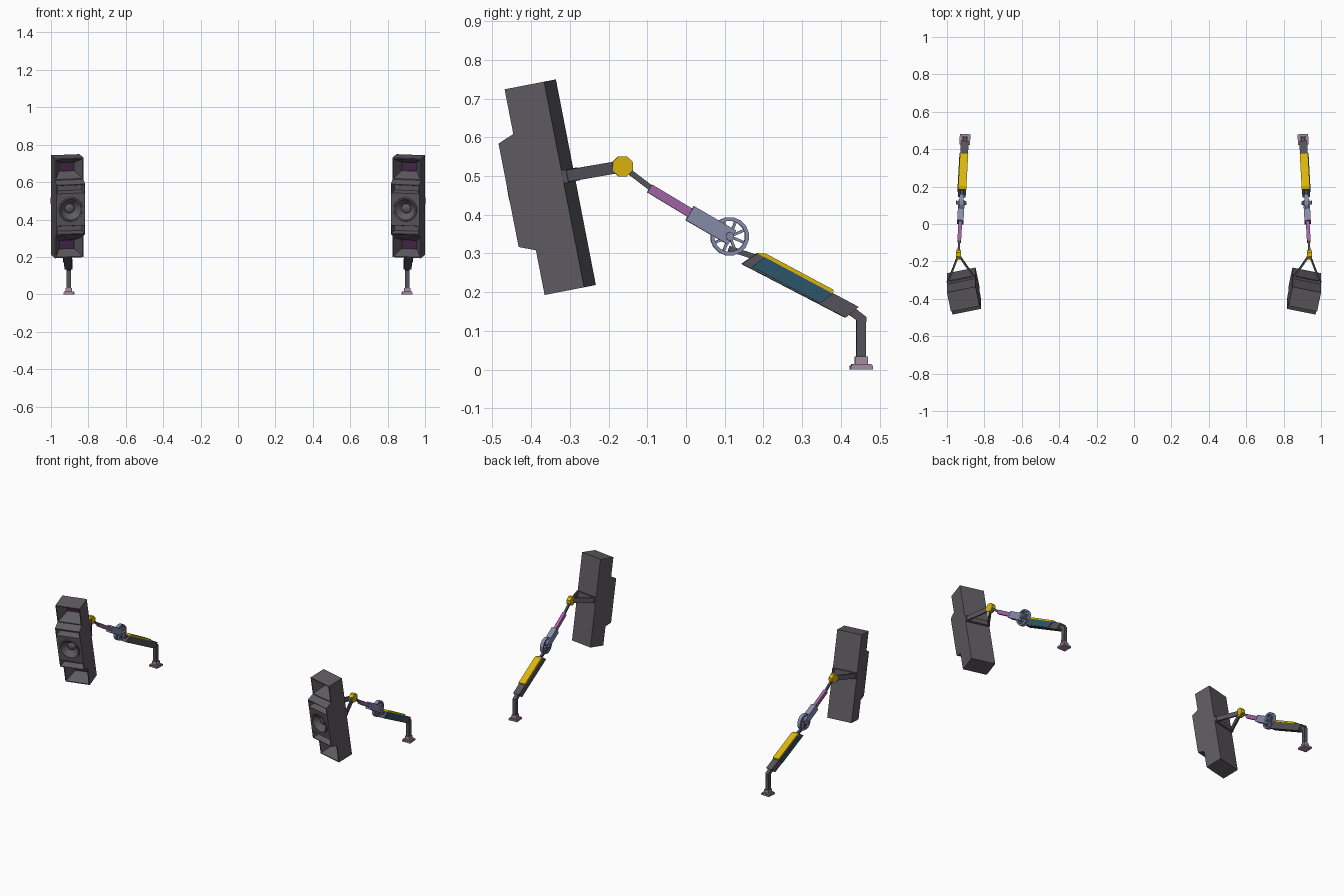
import bpy, bmesh, math
from mathutils import Matrix, Vector

if "Cube" in bpy.data.objects:
    bpy.data.objects.remove(bpy.data.objects["Cube"])

def lin(c):
    return c / 12.92 if c <= 0.04045 else ((c + 0.055) / 1.055) ** 2.4

def material(name, hexa):
    m = bpy.data.materials.new(name)
    m.diffuse_color = [lin(int(hexa[i:i + 2], 16) / 255) for i in (0, 2, 4)] + [1]
    m.use_nodes = True
    m.node_tree.nodes["Principled BSDF"].inputs["Base Color"].default_value = m.diffuse_color
    return m

CHARCOAL = material("charcoal", "5f5b61")
DARK = material("dark_grey", "55535a")
PLUM = material("dark_plum", "46284c")
GOLD = material("gold", "dcb40c")
TEAL = material("teal", "2d566a")
BLUE = material("blue_grey", "868cab")
PURPLE = material("purple", "a064a4")
MAUVE = material("mauve", "a48ca0")

# Right-hand frames: arm swings slightly outward, speaker toes in and tilts down
BASE_Y = 0.4525
ARM = Matrix.Translation((0.904, BASE_Y, 0)) @ Matrix.Rotation(math.radians(3.2), 4, 'Z')
TILT = Matrix.Rotation(math.radians(11), 4, 'X')
SPK = Matrix.Translation((0.9236, -0.2996, 0.481)) @ TILT @ Matrix.Rotation(math.radians(-11.5), 4, 'Z')

def finish(name, bm, *mats, frame=Matrix()):
    """Bake the frame and mirror the part to the left side."""
    bmesh.ops.recalc_face_normals(bm, faces=bm.faces)
    bm.transform(frame)
    me = bpy.data.meshes.new(name)
    bm.to_mesh(me)
    bm.free()
    for m in mats:
        me.materials.append(m)
    ob = bpy.data.objects.new(name, me)
    bpy.context.collection.objects.link(ob)
    mod = ob.modifiers.new("mirror", 'MIRROR')
    mod.use_mirror_merge = False
    return ob

def prism(bm, pts, x0, x1):
    """Extrude a (y, z) profile from x0 to x1."""
    a = [bm.verts.new((x0, y, z)) for y, z in pts]
    b = [bm.verts.new((x1, y, z)) for y, z in pts]
    n = len(pts)
    bm.faces.new(a)
    bm.faces.new(b[::-1])
    for i in range(n):
        j = (i + 1) % n
        bm.faces.new((a[i], b[i], b[j], a[j]))

def bar(bm, p, q, w, h, up=(0, 0, 1)):
    """Box from p to q; h is measured along up, w across."""
    p, q = Vector(p), Vector(q)
    d = (q - p).normalized()
    s = Vector(up).cross(d).normalized()
    u = d.cross(s)
    m = Matrix((d, s, u)).transposed().to_4x4()
    m.translation = (p + q) / 2
    bmesh.ops.create_cube(bm, size=1, matrix=m @ Matrix.Diagonal(((q - p).length, w, h, 1)))

def disc(bm, c, r, depth, n):
    """Cylinder with its axis along x."""
    m = Matrix.Translation(c) @ Matrix.Rotation(math.pi / 2, 4, 'Y') @ Matrix.Rotation(math.pi / n, 4, 'Z')
    bmesh.ops.create_cone(bm, cap_ends=True, segments=n, radius1=r, radius2=r, depth=depth, matrix=m)

def side(pts):
    """Grid (y, z) points to the arm frame."""
    return [(y - BASE_Y, z) for y, z in pts]

def arm_pt(y, z):
    return (0, y - BASE_Y, z)

# Speaker cabinet: side profile, then horns, ports and driver in the front
W, D, F, H = 0.156, 0.106, 0.149, 0.2705
bm = bmesh.new()
half = [(-D, 0.153), (-F, 0.136), (-F, 0.084)]
prism(bm, [(0, -H), (0, H), (-D, H)] + half + [(y, -z) for y, z in half[::-1]] + [(-D, -H)], -W / 2, W / 2)
bmesh.ops.recalc_face_normals(bm, faces=bm.faces)
fronts = [f for f in bm.faces if f.normal.y < -0.99]
for f in fronts:
    z = abs(f.calc_center_median().z)
    if z > 0.15:                                   # flared horn with a small throat
        bmesh.ops.inset_individual(bm, faces=[f], thickness=0.008)
        bmesh.ops.inset_individual(bm, faces=[f], thickness=0.039, depth=-0.06)
        bmesh.ops.inset_individual(bm, faces=[f], thickness=0.003, depth=-0.015)
        f.material_index = 1
    elif z > 0.05:                                 # slot port
        bmesh.ops.inset_individual(bm, faces=[f], thickness=0.006)
        bmesh.ops.inset_individual(bm, faces=[f], thickness=0.012, depth=-0.04)
    else:                                          # round driver cone
        square = list(f.edges)
        bmesh.ops.delete(bm, geom=[f], context='FACES_ONLY')
        N = 28
        rings = []
        for r, d in [(0.065, 0), (0.063, -0.004), (0.056, -0.004), (0.053, 0.004),
                     (0.026, 0.03), (0.02, 0.022), (0.009, 0.018)]:
            rings.append([bm.verts.new((r * math.cos(2 * math.pi * i / N), d - F,
                                        r * math.sin(2 * math.pi * i / N))) for i in range(N)])
        rim = [bm.edges.new((rings[0][i], rings[0][(i + 1) % N])) for i in range(N)]
        bmesh.ops.triangle_fill(bm, use_beauty=True, edges=square + rim)
        for a, b in zip(rings, rings[1:]):
            for i in range(N):
                j = (i + 1) % N
                bm.faces.new((a[i], a[j], b[j], b[i]))
        bm.faces.new(rings[-1])
finish("speaker_cabinet", bm, CHARCOAL, PLUM, frame=SPK)

# V-shaped yoke holding the speaker's back
joint = ARM @ Vector(arm_pt(-0.165, 0.525))
up = TILT @ Vector((0, 0, 1))
bm = bmesh.new()
bar(bm, SPK @ Vector((-0.077, 0.006, 0.02)), SPK @ Vector((0.077, 0.006, 0.02)), 0.012, 0.034, up)
for sx in (-0.07, 0.07):
    bar(bm, SPK @ Vector((sx, 0.008, 0.02)), joint, 0.009, 0.031, up)
finish("yoke", bm, DARK)

# Octagonal swivel joint
bm = bmesh.new()
disc(bm, arm_pt(-0.165, 0.525), 0.028, 0.026, 8)
finish("swivel_joint", bm, GOLD, frame=ARM)

# Thin rods joining the arm segments
bm = bmesh.new()
bar(bm, arm_pt(-0.16, 0.521), arm_pt(-0.085, 0.464), 0.012, 0.014)
bar(bm, arm_pt(0.11, 0.313), arm_pt(0.195, 0.285), 0.014, 0.014)
finish("link_rods", bm, DARK, frame=ARM)

# Purple upper arm
bm = bmesh.new()
bar(bm, arm_pt(-0.095, 0.468), arm_pt(0.015, 0.402), 0.02, 0.024)
finish("upper_arm", bm, PURPLE, frame=ARM)

# Blue-grey fork block and axle
bm = bmesh.new()
bar(bm, arm_pt(0.009, 0.404), arm_pt(0.118, 0.341), 0.034, 0.042)
disc(bm, arm_pt(0.112, 0.344), 0.011, 0.056, 10)
finish("fork_block", bm, BLUE, frame=ARM)

# Spoked wheel: square-section ring and four full-width spokes
bm = bmesh.new()
cy, cz, N = 0.112, 0.344, 16
rows = []
for i in range(N):
    t = 2 * math.pi * (i + 0.5) / N
    rows.append([bm.verts.new((x, cy - BASE_Y + r * math.cos(t), cz + r * math.sin(t)))
                 for x, r in ((-0.011, 0.05), (0.011, 0.05), (0.011, 0.04), (-0.011, 0.04))])
for i in range(N):
    a, b = rows[i], rows[(i + 1) % N]
    for k in range(4):
        m = (k + 1) % 4
        bm.faces.new((a[k], a[m], b[m], b[k]))
for i in range(4):
    t = math.pi * (i + 0.5) / 4
    dy, dz = 0.042 * math.cos(t), 0.042 * math.sin(t)
    bar(bm, arm_pt(cy - dy, cz - dz), arm_pt(cy + dy, cz + dz), 0.007, 0.012, (1, 0, 0))
finish("spoked_wheel", bm, BLUE, frame=ARM)

# Main lower arm with slanted ends
bm = bmesh.new()
prism(bm, side([(0.143, 0.273), (0.184, 0.301), (0.445, 0.162), (0.411, 0.134)]), -0.021, 0.021)
finish("lower_arm", bm, DARK, frame=ARM)

# Teal panel on the outer face
bm = bmesh.new()
prism(bm, side([(0.169, 0.265), (0.202, 0.29), (0.378, 0.196), (0.346, 0.171)]), 0.019, 0.025)
finish("side_panel", bm, TEAL, frame=ARM)

# Gold plate along the top
bm = bmesh.new()
prism(bm, side([(0.184, 0.299), (0.204, 0.3), (0.38, 0.206), (0.378, 0.196), (0.2, 0.29)]), -0.022, 0.022)
finish("top_plate", bm, GOLD, frame=ARM)

# Bent post
bm = bmesh.new()
prism(bm, side([(0.439, 0.03), (0.464, 0.03), (0.465, 0.136), (0.432, 0.162),
                (0.412, 0.148), (0.44, 0.128)]), -0.011, 0.011)
finish("post", bm, DARK, frame=ARM)

# Stepped foot
bm = bmesh.new()
for s, z0, z1 in ((0.0285, 0, 0.010), (0.025, 0.010, 0.015), (0.0165, 0.015, 0.034)):
    prism(bm, [(-s, z0), (s, z0), (s, z1), (-s, z1)], -s, s)
finish("foot", bm, MAUVE, frame=ARM)
